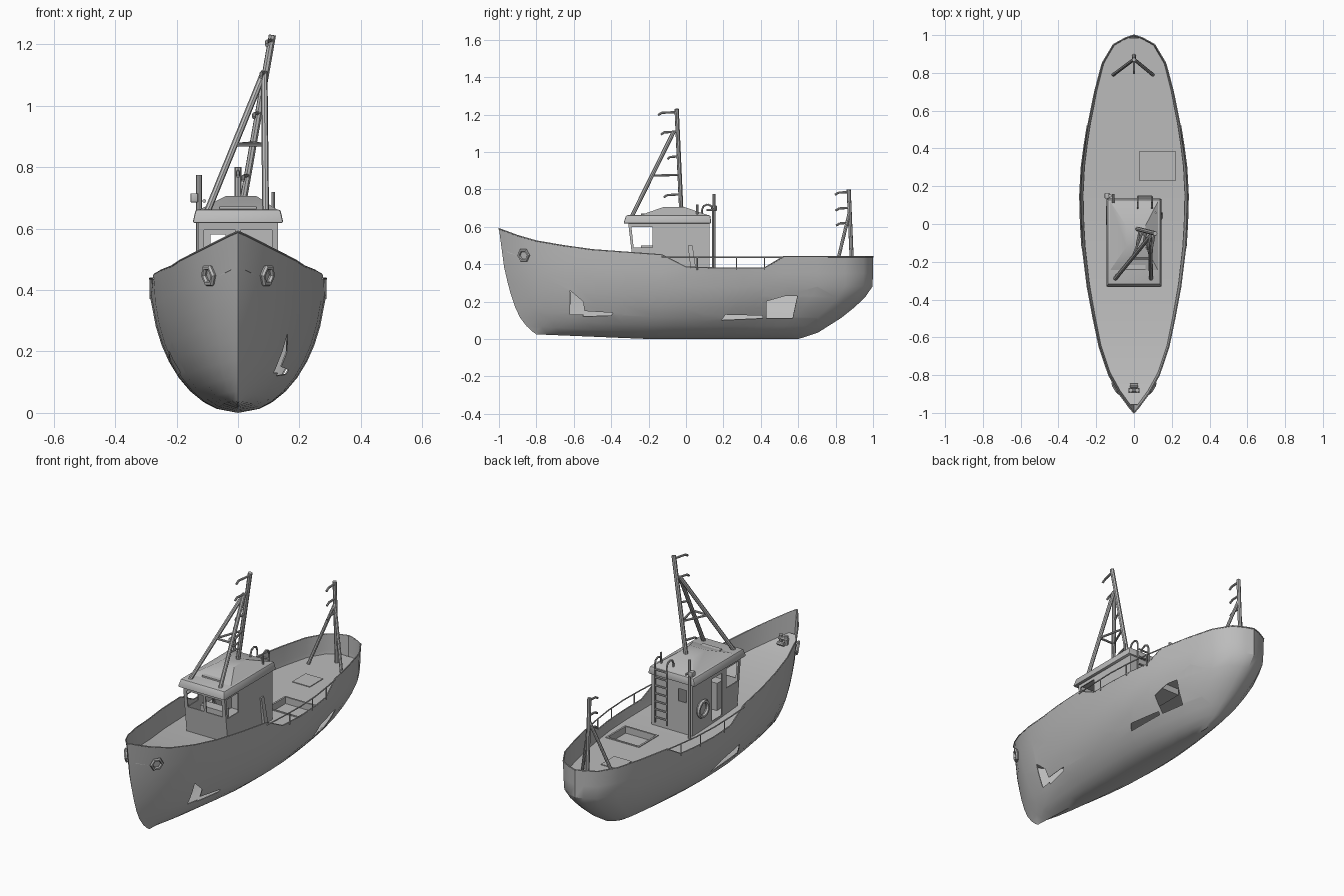
import bpy, bmesh, math
from mathutils import Vector

if "Cube" in bpy.data.objects:
    bpy.data.objects.remove(bpy.data.objects["Cube"])

grey = bpy.data.materials.new("plain grey")
grey.use_nodes = True
grey.diffuse_color = (0.5, 0.5, 0.5, 1)
grey.node_tree.nodes["Principled BSDF"].inputs["Base Color"].default_value = (0.5, 0.5, 0.5, 1)


def finish(name, bm, thick=0):
    mesh = bpy.data.meshes.new(name)
    bm.to_mesh(mesh)
    bm.free()
    ob = bpy.data.objects.new(name, mesh)
    bpy.context.collection.objects.link(ob)
    mesh.materials.append(grey)
    bpy.ops.object.select_all(action="DESELECT")
    ob.select_set(True)
    bpy.context.view_layer.objects.active = ob
    if thick:
        mod = ob.modifiers.new("thickness", "SOLIDIFY")
        mod.thickness, mod.offset = thick, -1
        bpy.ops.object.modifier_apply(modifier=mod.name)
    bpy.ops.object.shade_smooth_by_angle(angle=math.radians(32))
    return ob


def interp(x, pts):
    for (x0, v0), (x1, v1) in zip(pts, pts[1:]):
        if x <= x1:
            return v0 + (v1 - v0) * max(0, (x - x0) / (x1 - x0))
    return pts[-1][1]


def frustum(name, low, high, z0, z1, bevel=0):
    """Block from a low rectangle to a high one, each (x0, x1, y0, y1)."""
    bm = bmesh.new()
    rings = []
    for (x0, x1, y0, y1), z in ((low, z0), (high, z1)):
        rings.append([bm.verts.new(p) for p in ((x0, y0, z), (x1, y0, z), (x1, y1, z), (x0, y1, z))])
    a, b = rings
    bm.faces.new(a[::-1])
    bm.faces.new(b)
    for i in range(4):
        j = (i + 1) % 4
        bm.faces.new((a[i], a[j], b[j], b[i]))
    if bevel:
        bmesh.ops.bevel(bm, geom=bm.edges[:], offset=bevel, segments=2, affect="EDGES", profile=0.5)
    return finish(name, bm)


def block(name, x0, x1, y0, y1, z0, z1, bevel=0):
    return frustum(name, (x0, x1, y0, y1), (x0, x1, y0, y1), z0, z1, bevel)


def tubes(name, runs, r=0.007):
    """Round bars along each run of points."""
    bm = bmesh.new()
    for run in runs:
        for a, b in zip(run, run[1:]):
            a, b = Vector(a), Vector(b)
            d = b - a
            made = bmesh.ops.create_cone(bm, cap_ends=True, segments=8, radius1=r, radius2=r, depth=d.length)
            turn = d.to_track_quat("Z", "Y")
            for v in made["verts"]:
                v.co = turn @ v.co + (a + b) / 2
    return finish(name, bm)


def ring(name, centre, normal, r, thick, sides=16):
    bpy.ops.mesh.primitive_torus_add(location=centre, major_radius=r, minor_radius=thick,
                                     major_segments=sides, minor_segments=6)
    ob = bpy.context.object
    ob.name = name
    ob.rotation_euler = Vector(normal).to_track_quat("Z", "Y").to_euler()
    ob.data.materials.append(grey)
    return ob


def cut(bm, poly, i, j, keep=lambda c: True):
    """Open a convex, counter-clockwise hole drawn on axes i and j."""
    lo = [min(p[k] for p in poly) for k in (0, 1)]
    hi = [max(p[k] for p in poly) for k in (0, 1)]

    def near(f):
        return keep(f.calc_center_median()) and all(
            min(v.co[ax] for v in f.verts) < hi[k] and max(v.co[ax] for v in f.verts) > lo[k]
            for k, ax in enumerate((i, j)))
    planes = []
    for a, b in zip(poly, poly[1:] + poly[:1]):
        co, no = Vector(), Vector()
        co[i], co[j] = a
        no[i], no[j] = b[1] - a[1], a[0] - b[0]
        planes.append((co, no))
        faces = [f for f in bm.faces if near(f)]
        geom = set(faces) | {e for f in faces for e in f.edges} | {v for f in faces for v in f.verts}
        bmesh.ops.bisect_plane(bm, geom=list(geom), plane_co=co, plane_no=no)
    inside = [f for f in bm.faces if keep(f.calc_center_median())
              and all((f.calc_center_median() - co).dot(no) < 0 for co, no in planes)]
    bmesh.ops.delete(bm, geom=inside, context="FACES")


# Hull lines: plan half-width, sheer, stem and stern
PLAN = [(-1, 0), (-.97, .026), (-.9, .078), (-.8, .135), (-.65, .186), (-.5, .218), (-.33, .25), (-.13, .275),
        (0, .283), (.15, .287), (.3, .279), (.42, .263), (.52, .247), (.7, .21), (.85, .17), (.95, .11),
        (.985, .045), (1, 0)]
SHEER = [(-1, .59), (-.9, .553), (-.8, .524), (-.55, .481), (-.13, .45), (.1, .44), (1, .44)]
DIP = [(-.13, 0), (0, .06), (.42, .06), (.52, 0)]
STEM = [(0, -.8), (.05, -.84), (.15, -.885), (.3, -.925), (.6, -.97), (1, -1)]
STERN = [(0, .6), (.07, .7), (.3, .86), (.5, .955), (.64, .998), (1, 1)]
LEVELS = (0, .03, .08, .16, .26, .38, .5, .64, .8, 1)


def hull_point(y, w, t, side=1):
    a, b = interp(t, STEM), interp(t, STERN)
    z = t * interp(y, SHEER) - (interp(y, DIP) if t == 1 else 0)
    yy = a + (b - a) * (y + 1) / 2
    z += .025 * (1 - t) * min(1, max(0, (-.2 - yy) / .6))
    return Vector((side * w * math.sqrt(1 - (1 - t) ** 2), yy, z))


bm = bmesh.new()
for side in (1, -1):
    grid = [[bm.verts.new(hull_point(y, w, t, side)) for y, w in PLAN] for t in LEVELS]
    for lo, hi in zip(grid, grid[1:]):
        for k in range(len(PLAN) - 1):
            quad = (lo[k], lo[k + 1], hi[k + 1], hi[k])
            bm.faces.new(quad if side == 1 else quad[::-1])
bmesh.ops.remove_doubles(bm, verts=bm.verts[:], dist=1e-5)
# Broken openings in the planking
for side, poly in (
        (1, [(-.62, .13), (-.54, .13), (-.55, .2), (-.62, .26)]),
        (1, [(-.55, .12), (-.4, .125), (-.39, .14), (-.55, .15)]),
        (1, [(.19, .1), (.41, .11), (.41, .125), (.21, .13)]),
        (1, [(.43, .11), (.57, .11), (.6, .25), (.53, .23), (.43, .23)]),
        (-1, [(-.2, .13), (.06, .12), (0, .17), (-.16, .2)])):
    cut(bm, poly, 1, 2, lambda c, s=side: c.x * s > 0)
finish("hull", bm, 0.004)

# Gunwale cap and side rails
edge = [hull_point(y, w * .99, 1) for y, w in PLAN]
tubes("gunwale", [edge, [Vector((-p.x, p.y, p.z)) for p in edge]], 0.0035)
rails = []
for s in (1, -1):
    rails.append([(s * w, y, .437) for y, w in PLAN if -.2 < y < .6])
    rails += [[(s * interp(y, PLAN), y, .37), (s * interp(y, PLAN), y, .437)] for y in (.06, .27, .42)]
tubes("side_rails", rails, 0.0035)

# Deck with an open hatch
bm = bmesh.new()
rows = []
for y, w in PLAN[1:-1]:
    sheer = interp(y, SHEER)
    p = hull_point(y, w * .97, (sheer - .11) / sheer)
    rows.append([bm.verts.new((k * p.x, p.y, sheer - .11)) for k in (-1, 1)])
for a, b in zip(rows, rows[1:]):
    bm.faces.new((a[0], a[1], b[1], b[0]))
cut(bm, [(.03, .23), (.22, .23), (.22, .385), (.03, .385)], 0, 1)
finish("deck", bm, 0.004)
block("hatch_floor", .02, .23, .22, .395, .29, .296)
for k, (x0, x1, y0, y1) in enumerate(((.02, .03, .22, .395), (.22, .23, .22, .395),
                                      (.03, .22, .22, .23), (.03, .22, .385, .395))):
    block(f"hatch_side_{k}", x0, x1, y0, y1, .29, .334)
block("deck_plate", -.05, .06, .56, .68, .326, .334)

# Wheelhouse shell with windows and a door
bm = bmesh.new()
sides = [[bm.verts.new((x, y, z)) for y, z in ((-.275, .33), (.125, .33), (.125, .63), (-.31, .63))]
         for x in (-.13, .13)]
bm.faces.new(sides[0][::-1])
bm.faces.new(sides[1])
for k in (1, 3):
    n = (k + 1) % 4
    bm.faces.new((sides[0][k], sides[0][n], sides[1][n], sides[1][k]))
bmesh.ops.recalc_face_normals(bm, faces=bm.faces[:])
cut(bm, [(-.28, .49), (-.18, .49), (-.18, .6), (-.292, .6)], 1, 2, lambda c: abs(c.x) > .12)
cut(bm, [(-.14, .35), (-.05, .35), (-.05, .59), (-.14, .59)], 1, 2, lambda c: c.x < -.12)
for x in (-.11, .008):
    cut(bm, [(x, .5), (x + .102, .5), (x + .102, .595), (x, .595)], 0, 2, lambda c: c.y < -.2)
cut(bm, [(-.09, .51), (-.04, .51), (-.04, .58), (-.09, .58)], 0, 2, lambda c: c.y > .12)
finish("wheelhouse", bm, 0.006)
frustum("roof", (-.148, .148, -.335, .135), (-.138, .138, -.32, .13), .618, .662, .007)
frustum("roof_crown", (-.13, .13, -.25, .125), (-.04, .06, -.12, -.01), .66, .706)
block("roof_plate", -.06, .06, -.24, -.17, .66, .672)
block("steering_console", -.07, .07, -.24, -.18, .33, .5)
ring("steering_wheel", (0, -.165, .51), (0, 1, .2), .035, .005)
ring("lifebuoy", (-.14, .045, .46), (1, 0, 0), .042, .011)
frustum("side_plank", (.132, .15, .03, .06), (.132, .14, .01, .035), .33, .5)

# Ladder on the rear wall, curling over the roof
arc = [(.115 - .03 * (1 - math.cos(a)), .69 + .03 * math.sin(a)) for a in (0, .8, 1.57, 2.4, 3.14)]
ladder = [[(x, .145, .36), (x, .145, .66)] + [(x, y + .03, z) for y, z in arc] + [(x, .085, .655)] for x in (.02, .095)]
ladder += [[(.02, .145, .39 + .045 * k), (.095, .145, .39 + .045 * k)] for k in range(7)]
tubes("ladder", ladder, 0.005)

# Exhaust pole with lamp, and roof aerials
tubes("exhaust_pole", [[(-.127, .15, .33), (-.127, .15, .775)]], 0.009)
block("pole_lamp", -.155, -.13, .135, .165, .685, .715, .004)
tubes("roof_aerial", [[(.115, .06, .65), (.115, .06, .72)], [(-.11, .16, .69), (-.11, .11, .69)]], 0.006)

# Main mast: leaning pole, two forward legs and rungs
foot, top = Vector((.015, -.025, .68)), Vector((.112, -.05, 1.23))
tubes("main_mast", [[foot, top]], 0.012)
joint = Vector((.085, -.065, 1.11))
legs = [(-.1, -.29, .655), (.09, -.29, .655)]
tubes("mast_legs", [[p, joint] for p in legs], 0.011)
mid = [Vector(p).lerp(joint, .48) for p in legs]
on_mast = foot.lerp(top, .36)
rungs = [mid, [mid[0], on_mast], [mid[1], on_mast]]
for t, reach in ((.17, .09), (.54, .06), (.78, .09), (.97, .1)):
    p = foot.lerp(top, t)
    rungs.append([p, p + Vector((-.015, -reach * .8, -.004)), p + Vector((-.015, -reach, -.016))])
tubes("mast_rungs", rungs, 0.006)

# Aft mast
foot, top = Vector((0, .89, .33)), Vector((0, .87, .8))
tubes("aft_mast", [[foot, top]], 0.011)
tubes("aft_mast_legs", [[(x, .79, .33), (0, .872, .67)] for x in (-.11, .1)], 0.009)
aft_rungs = []
for t in (.62, .79, .97):
    p = foot.lerp(top, t)
    aft_rungs.append([p, p + Vector((0, -.055, -.003)), p + Vector((0, -.075, -.015))])
tubes("aft_mast_rungs", aft_rungs, 0.006)

# Hawse rings and windlass at the bow
for s, side in ((1, "left"), (-1, "right")):
    ring(f"{side}_hawse_ring", (s * .096, -.868, .447), (s * .85, -.5, -.15), .03, .009, 6)
tubes("windlass", [[(-.028, -.88, .47), (.028, -.88, .47)], [(-.017, -.88, .42), (-.017, -.88, .49)],
                   [(.017, -.88, .42), (.017, -.88, .49)], [(-.02, -.855, .45), (.02, -.855, .45)]], 0.011)
